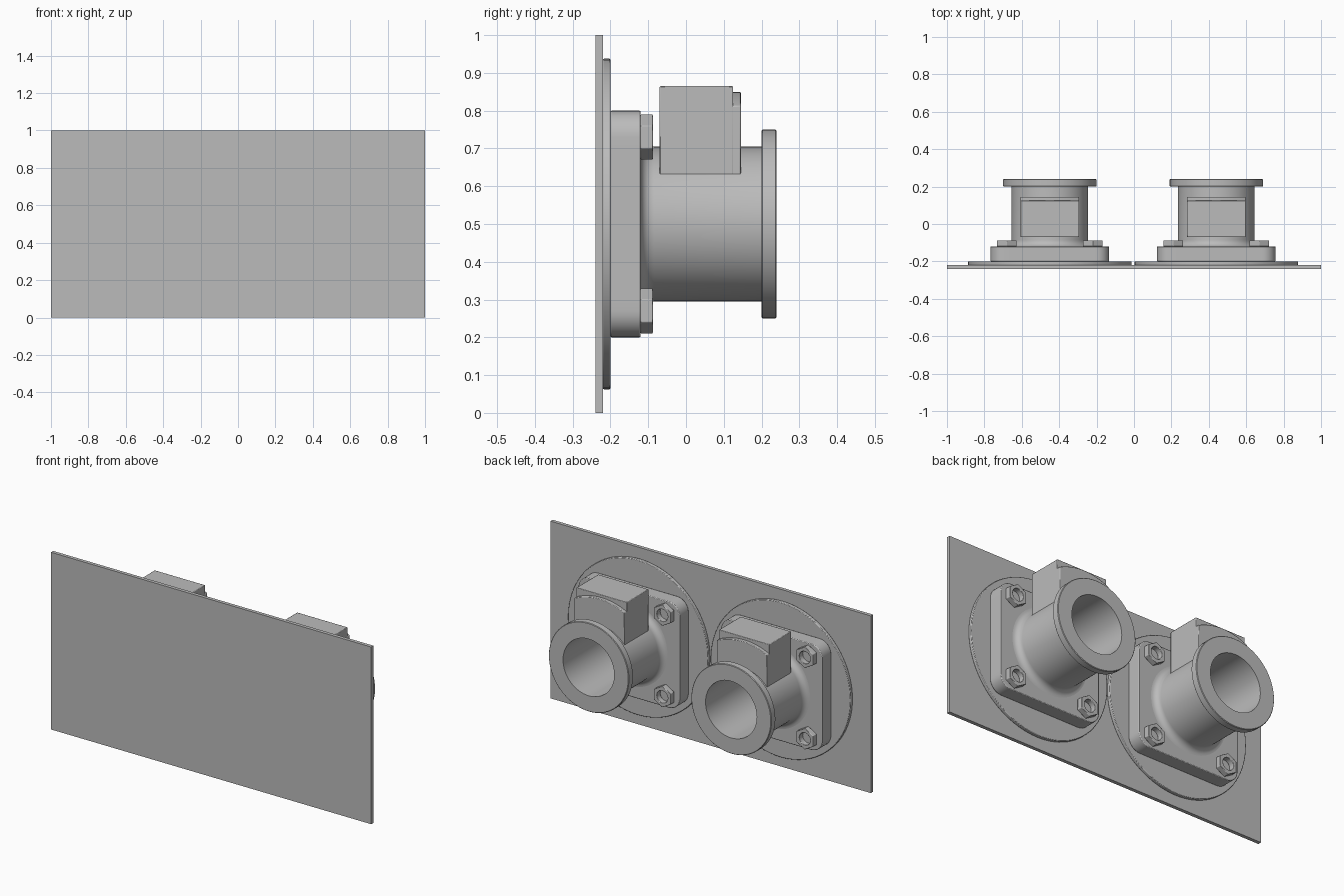
import bpy, bmesh
from math import sin, cos, pi, radians, asin
from mathutils import Vector

cube = bpy.data.objects.get("Cube")
if cube:
    bpy.data.objects.remove(cube, do_unlink=True)

grey = bpy.data.materials.new("plain grey")
grey.use_nodes = True
tone = (0.5, 0.5, 0.5, 1)
grey.diffuse_color = tone
grey.node_tree.nodes["Principled BSDF"].inputs["Base Color"].default_value = tone

AXIS_Z = 0.5      # height of the barrel axes
BORE = 0.16


def finish(name, bm, x, z, bevel=0):
    """Turn a bmesh into a named, smooth-by-angle object."""
    bmesh.ops.recalc_face_normals(bm, faces=bm.faces)
    mesh = bpy.data.meshes.new(name)
    bm.to_mesh(mesh)
    bm.free()
    mesh.materials.append(grey)
    obj = bpy.data.objects.new(name, mesh)
    obj.location = (x, 0, z)
    bpy.context.collection.objects.link(obj)
    bpy.ops.object.select_all(action='DESELECT')
    obj.select_set(True)
    bpy.context.view_layer.objects.active = obj
    bpy.ops.object.shade_smooth_by_angle(angle=radians(30))
    if bevel:
        mod = obj.modifiers.new("edge bevel", 'BEVEL')
        mod.width = bevel
        mod.segments = 2
        mod.angle_limit = radians(40)
    return obj


def arc(r, a0, a1, n, cx=0, cz=0):
    return [Vector((cx + r * cos(a0 + (a1 - a0) * i / n),
                    cz + r * sin(a0 + (a1 - a0) * i / n))) for i in range(n + 1)]


def split_sides(outline, step):
    """Add points along the long sides of an outline."""
    out = []
    for i, p in enumerate(outline):
        q = outline[(i + 1) % len(outline)]
        n = max(1, round((q - p).length / step))
        out += [p.lerp(q, k / n) for k in range(n)]
    return out


def holed_plate(name, outline, hole, y0, y1, x, z, bevel=0):
    """Plate with a round hole, thick along y."""
    inner = [p.normalized() * hole for p in outline]
    bm = bmesh.new()
    rings = [[bm.verts.new((p.x, y, p.y)) for p in loop]
             for loop, y in ((outline, y0), (outline, y1), (inner, y1), (inner, y0))]
    bridge(bm, rings)
    return finish(name, bm, x, z, bevel)


def bridge(bm, rings):
    for a, b in zip(rings, rings[1:] + rings[:1]):
        for i in range(len(a)):
            j = (i + 1) % len(a)
            bm.faces.new((a[i], a[j], b[j], b[i]))


def lathe(name, profile, x, z, n=72):
    """Closed (radius, y) profile turned about the y axis."""
    bm = bmesh.new()
    bridge(bm, [[bm.verts.new((p.x, y, p.y)) for p in arc(r, 0, 2 * pi, n)[:-1]]
                for r, y in profile])
    return finish(name, bm, x, z)


def prism(name, outline, y0, y1, x, z, bevel=0):
    bm = bmesh.new()
    face = bm.faces.new([bm.verts.new((p.x, y0, p.y)) for p in outline])
    ext = bmesh.ops.extrude_face_region(bm, geom=[face])
    for v in ext["geom"]:
        if isinstance(v, bmesh.types.BMVert):
            v.co.y = y1
    return finish(name, bm, x, z, bevel)


# Backing panel
bm = bmesh.new()
bmesh.ops.create_cube(bm, size=1)
bmesh.ops.scale(bm, vec=(2, 0.02, 1), verts=bm.verts)
panel = finish("panel", bm, 0, AXIS_Z)
panel.location.y = -0.23

# Outlines shared by both fittings
half_w, half_h, corner = 0.317, 0.3, 0.07
base_outline = []
for k, (sx, sz) in enumerate(((1, 1), (-1, 1), (-1, -1), (1, -1))):
    base_outline += arc(corner, k * pi / 2, (k + 1) * pi / 2, 8,
                        sx * (half_w - corner), sz * (half_h - corner))
base_outline = split_sides(base_outline, 0.03)
nut_outline = split_sides(arc(0.06, pi / 2, 5 * pi / 2, 6)[:-1], 0.015)

# Barrel with flared foot and end flange
FILLET = 0.035
foot = [(0.205 + FILLET * (1 - sin(a)), -0.12 + FILLET * (1 - cos(a)))
        for a in (i * pi / 12 for i in range(7))]
barrel_profile = foot + [(0.205, 0.2), (0.247, 0.2), (0.25, 0.203), (0.25, 0.237),
                         (0.247, 0.24), (BORE, 0.24), (BORE, -0.12)]

# Terminal box outlines, saddled onto the barrel
box_half, saddle, lip_r = 0.157, 0.185, 0.35
sa = asin(box_half / saddle)
la = asin(box_half / lip_r)
saddle_arc = arc(saddle, pi / 2 + sa, pi / 2 - sa, 16)
box_outline = saddle_arc + [Vector((box_half, 0.365)), Vector((-box_half, 0.365))]
lip_outline = saddle_arc + arc(lip_r, pi / 2 - la, pi / 2 + la, 16)

for side, x in (("right", -0.45), ("left", 0.44)):
    disc = arc(0.4375, 0, 2 * pi, 96)[:-1]
    holed_plate(side + "_mounting_disc", disc, BORE, -0.22, -0.2, x, AXIS_Z, 0.003)
    holed_plate(side + "_base_flange", base_outline, BORE, -0.2, -0.12, x, AXIS_Z, 0.004)
    lathe(side + "_barrel", barrel_profile, x, AXIS_Z)
    prism(side + "_box", box_outline, -0.07, 0.125, x, AXIS_Z, 0.003)
    prism(side + "_box_lip", lip_outline, 0.12, 0.145, x, AXIS_Z, 0.003)
    for sx in (-1, 1):
        for sz in (-1, 1):
            holed_plate(side + "_nut", nut_outline, 0.034, -0.12, -0.088,
                        x + sx * 0.23, AXIS_Z + sz * 0.23, 0.002)
